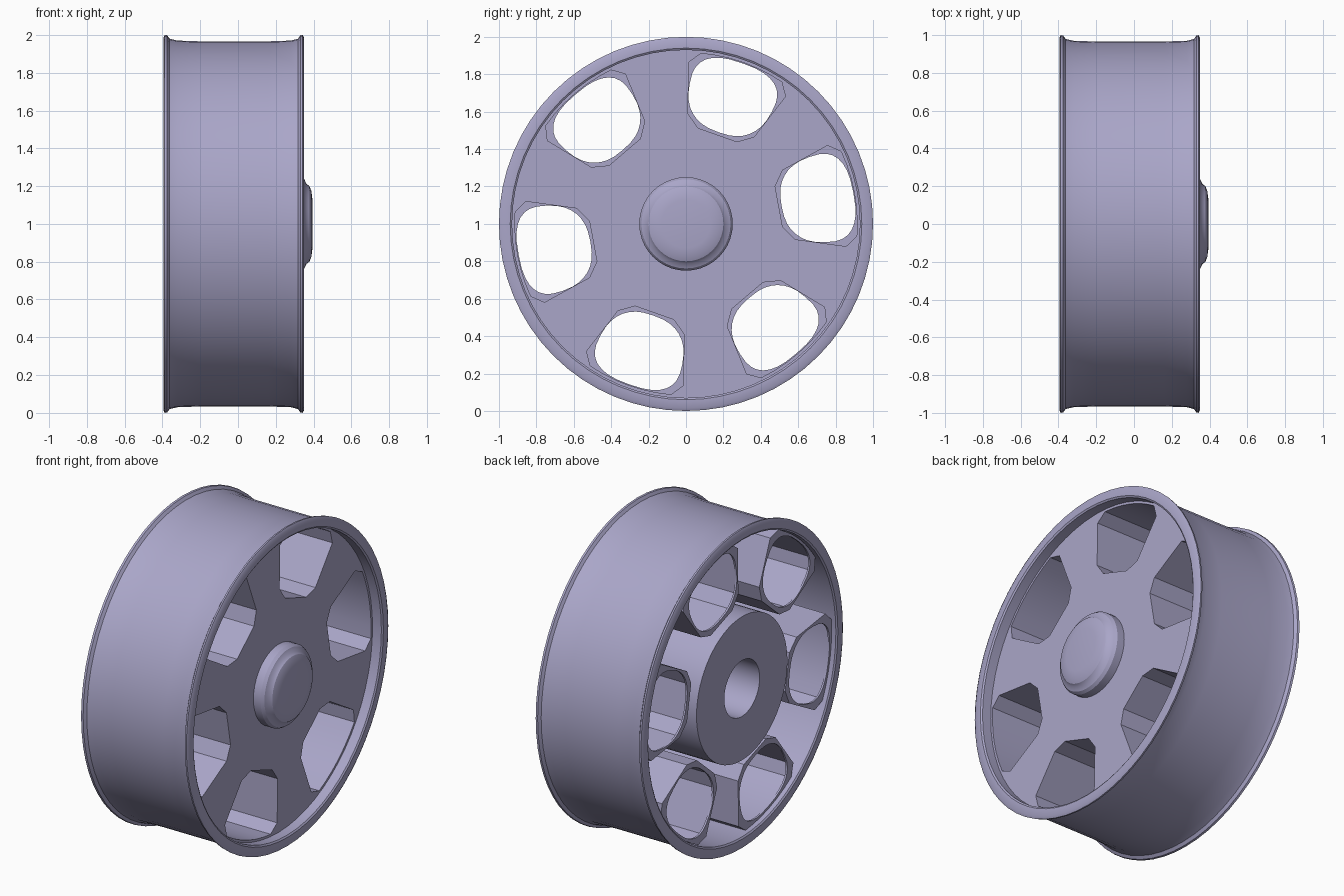
import bpy, bmesh
from math import sin, cos, pi, radians, copysign
from mathutils import Matrix, Vector

cube = bpy.data.objects.get("Cube")
if cube:
    bpy.data.objects.remove(cube, do_unlink=True)

AXLE = Vector((0, 0, 1))       # wheel centre; the axle runs along x
DISC_X, BACK_X = 0.262, -0.35  # spoke disc and rear window frames
TURNS = [radians(10.5 + 60 * k) for k in range(6)]
# Sends flat outlines (x, y, height) to the wheel plane (y, z, x)
STAND = Matrix(((0, 0, 1, 0), (1, 0, 0, 0), (0, 1, 0, 1), (0, 0, 0, 1)))

# Violet-grey metal paint
paint = bpy.data.materials.new("violet_grey")
paint.use_nodes = True
paint.diffuse_color = (0.40, 0.38, 0.58, 1)
shader = next(n for n in paint.node_tree.nodes if n.type == 'BSDF_PRINCIPLED')
shader.inputs["Base Color"].default_value = paint.diffuse_color


def add_mesh(name, mesh):
    mesh.materials.clear()
    mesh.materials.append(paint)
    obj = bpy.data.objects.new(name, mesh)
    bpy.context.collection.objects.link(obj)
    bpy.ops.object.select_all(action='DESELECT')
    obj.select_set(True)
    bpy.context.view_layer.objects.active = obj
    bpy.ops.object.shade_smooth_by_angle(angle=radians(30))


def lathe(name, profile, closed=True, steps=64):
    """Spin an (x, radius) profile about the axle."""
    bm = bmesh.new()
    verts = [bm.verts.new((x, 0, 1 + r)) for x, r in profile]
    pairs = list(zip(verts, verts[1:]))
    if closed:
        pairs.append((verts[-1], verts[0]))
    edges = [bm.edges.new(p) for p in pairs]
    bmesh.ops.spin(bm, geom=verts + edges, cent=AXLE, axis=(1, 0, 0),
                   angle=2 * pi, steps=steps, use_duplicate=False)
    bmesh.ops.remove_doubles(bm, verts=bm.verts, dist=0.0005)
    bmesh.ops.recalc_face_normals(bm, faces=bm.faces)
    mesh = bpy.data.meshes.new(name)
    bm.to_mesh(mesh)
    bm.free()
    add_mesh(name, mesh)


def plate(name, loops, x0, x1):
    """Flat plate from an outline with holes, spanning x0 to x1."""
    curve = bpy.data.curves.new(name, 'CURVE')
    curve.dimensions = '2D'
    curve.fill_mode = 'BOTH'
    curve.extrude = (x1 - x0) / 2
    for loop in loops:
        spline = curve.splines.new('POLY')
        spline.points.add(len(loop) - 1)
        for point, (a, b) in zip(spline.points, loop):
            point.co = (a, b, 0, 1)
        spline.use_cyclic_u = True
    temp = bpy.data.objects.new(name + "_outline", curve)
    bpy.context.collection.objects.link(temp)
    bpy.context.view_layer.update()
    depsgraph = bpy.context.evaluated_depsgraph_get()
    mesh = bpy.data.meshes.new_from_object(temp.evaluated_get(depsgraph))
    bpy.data.objects.remove(temp, do_unlink=True)
    mesh.transform(Matrix.Translation(((x0 + x1) / 2, 0, 0)) @ STAND)
    mesh.name = name
    add_mesh(name, mesh)


def turned(loop, angle):
    c, s = cos(angle), sin(angle)
    return [(u * c - v * s, u * s + v * c) for u, v in loop]


def wedge(scale=1.0):
    """Window outline: straight sides, cut corners, an arc along the rim."""
    half = radians(14.5)
    arc = [(0.915 * cos(half * t / 3), 0.915 * sin(half * t / 3))
           for t in range(-3, 4)]
    side = [(0.82, 0.274), (0.56, 0.188), (0.505, 0.11)]
    points = arc + side + [(u, -v) for u, v in reversed(side)]
    return [(0.715 + (u - 0.715) * scale, v * scale) for u, v in points]


def rounded_window(count=32):
    """Soft squarish opening, narrower towards the hub."""
    points = []
    for i in range(count):
        c, s = cos(2 * pi * i / count), sin(2 * pi * i / count)
        cu = copysign(abs(c) ** 0.78, c)
        sv = copysign(abs(s) ** 0.78, s)
        points.append((0.715 + 0.195 * cu, 0.232 * sv * (1 + 0.13 * cu)))
    return points


# Rim barrel with flared lips
lathe("rim", [(-0.395, 0.985), (-0.388, 1.0), (-0.375, 0.998),
              (-0.362, 0.98), (-0.32, 0.97), (-0.2, 0.966), (0.16, 0.966),
              (0.28, 0.97), (0.318, 0.98), (0.33, 0.998), (0.342, 1.0),
              (0.35, 0.985), (0.35, 0.94), (0.343, 0.93),
              (-0.388, 0.93), (-0.395, 0.94)])

# Hub barrel with a blind bore from the rear
lathe("hub", [(0.27, 0.45), (-0.388, 0.45), (-0.388, 0.175), (0.27, 0.175)])

# Domed hub cap
lathe("hub_cap", [(0.27, 0), (0.27, 0.25), (0.332, 0.25), (0.35, 0.238),
                  (0.362, 0.212), (0.378, 0.2), (0.388, 0.175),
                  (0.394, 0.13), (0.395, 0)], closed=False, steps=40)

# Spoked front disc
rim_circle = [(0.94 * cos(2 * pi * i / 64), 0.94 * sin(2 * pi * i / 64))
              for i in range(64)]
plate("spoke_disc", [rim_circle] + [turned(wedge(), a) for a in TURNS],
      DISC_X, DISC_X + 0.02)

# Window tunnels, each closed behind by a frame with a rounded opening
for number, angle in enumerate(TURNS, 1):
    outer = turned(wedge(1.05), angle)
    plate(f"window_tunnel_{number}", [outer, turned(wedge(), angle)],
          BACK_X, DISC_X + 0.005)
    plate(f"window_frame_{number}", [outer, turned(rounded_window(), angle)],
          BACK_X - 0.012, BACK_X)
